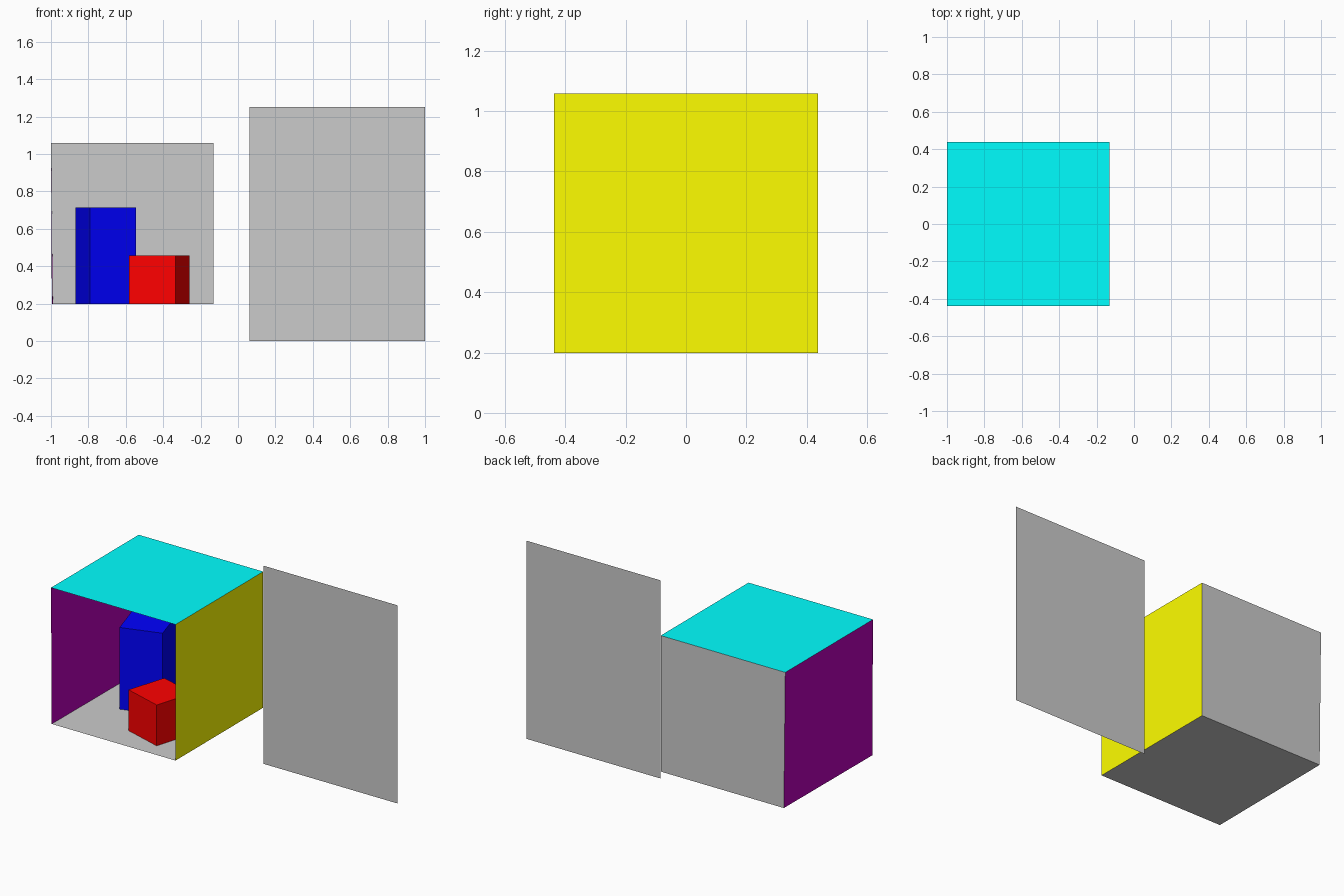
import bpy

if "Cube" in bpy.data.objects:
    bpy.data.objects.remove(bpy.data.objects["Cube"])

# Room measurements: floor is slightly narrower than the ceiling on the left side
XR, XL = -0.130, -1.0
XLF, XLB = -0.995, -0.990          # left floor corners, front and back
Y = 0.4375
Z0, Z1 = 0.199, 1.058


def material(name, rgb):
    m = bpy.data.materials.new(name)
    m.diffuse_color = (*rgb, 1)
    m.use_nodes = True
    m.node_tree.nodes["Principled BSDF"].inputs["Base Color"].default_value = m.diffuse_color
    return m


def mesh_object(name, verts, faces, mat=None):
    me = bpy.data.meshes.new(name)
    me.from_pydata(verts, [], faces)
    if mat:
        me.materials.append(mat)
    ob = bpy.data.objects.new(name, me)
    bpy.context.collection.objects.link(ob)
    return ob


def quad(name, verts, mat=None):
    return mesh_object(name, verts, [(0, 1, 2, 3)], mat)


def block(name, corners, top, mat):
    """Extrude a four-cornered footprint (counter-clockwise) up from the floor."""
    verts = [(x, y, z) for z in (Z0, top) for x, y in corners]
    sides = [(i, (i + 1) % 4, (i + 1) % 4 + 4, i + 4) for i in range(4)]
    return mesh_object(name, verts, sides + [(4, 5, 6, 7)], mat)


# Room shell, open at the front
fl, fr = (XLF, -Y, Z0), (XR, -Y, Z0)
bl, br = (XLB, Y, Z0), (XR, Y, Z0)
tfl, tfr = (XL, -Y, Z1), (XR, -Y, Z1)
tbl, tbr = (XL, Y, Z1), (XR, Y, Z1)
quad("floor", [fl, fr, br, bl])
quad("ceiling", [tfl, tbl, tbr, tfr], material("cyan", (0, 1, 1)))
quad("back_wall", [bl, br, tbr, tbl])
quad("left_wall", [fl, bl, tbl, tfl], material("purple", (0.5, 0, 0.5)))
quad("right_wall", [fr, tfr, tbr, br], material("yellow", (1, 1, 0)))

# Two turned blocks standing on the floor
block("short_block", [(-0.584, -0.259), (-0.333, -0.336), (-0.258, -0.085), (-0.506, -0.012)],
      0.457, material("red", (1, 0, 0)))
block("tall_block", [(-0.792, -0.051), (-0.545, 0.026), (-0.621, 0.276), (-0.869, 0.198)],
      0.715, material("blue", (0, 0, 1)))

# Free-standing flat panel beside the room
quad("panel", [(0.062, 0.165, 0), (1, 0.165, 0), (1, 0.165, 1.251), (0.062, 0.165, 1.251)])
